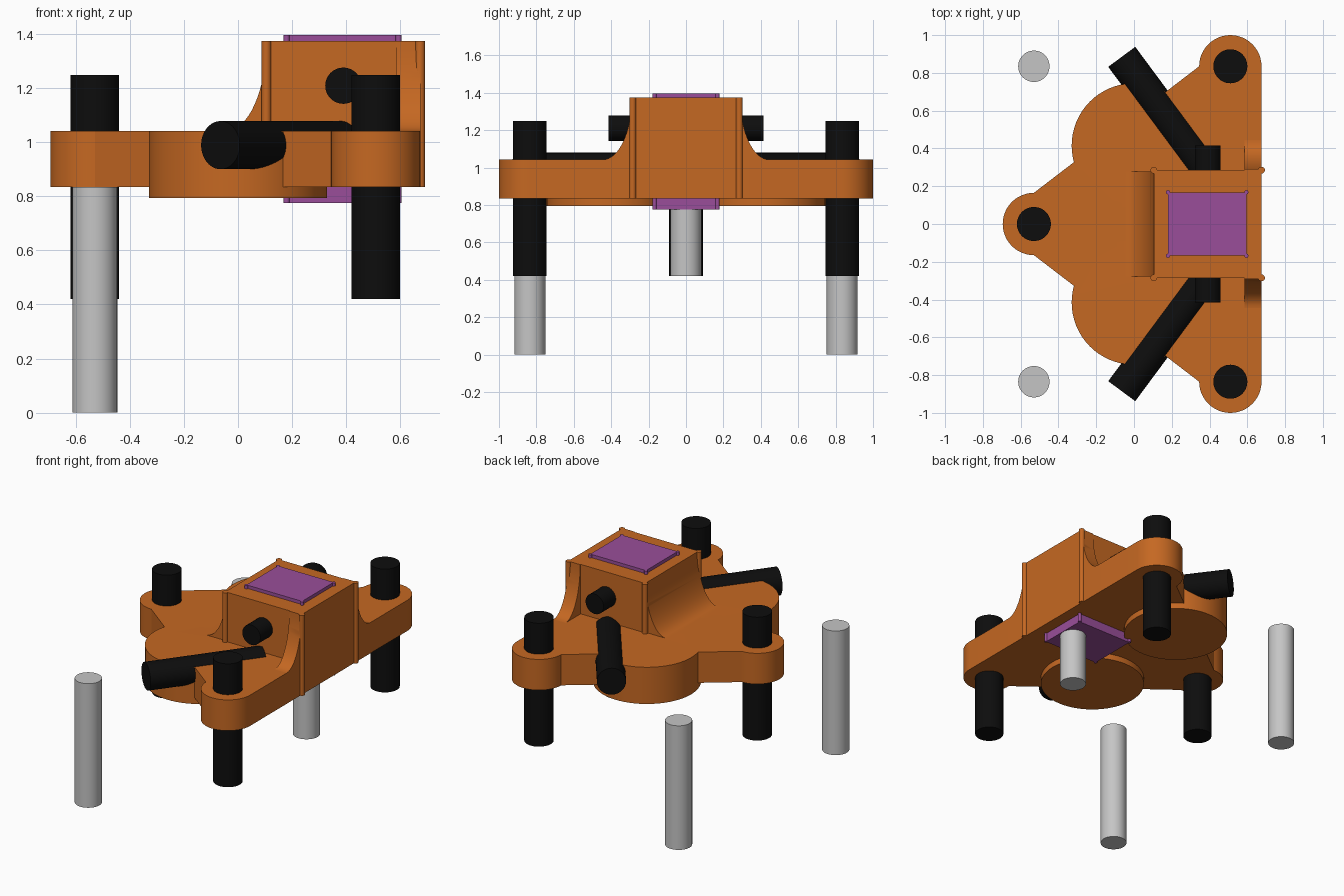
import bpy, bmesh, math
from mathutils import Vector

if "Cube" in bpy.data.objects:
    bpy.data.objects.remove(bpy.data.objects["Cube"])


def material(name, rgb):
    m = bpy.data.materials.new(name)
    m.diffuse_color = (*rgb, 1)
    m.use_nodes = True
    m.node_tree.nodes["Principled BSDF"].inputs["Base Color"].default_value = m.diffuse_color
    return m


ORANGE = material("orange", (0.56, 0.138, 0.016))
PURPLE = material("purple", (0.32, 0.076, 0.32))
BLACK = material("black", (0.004, 0.004, 0.004))
GREY = material("light grey", (0.56, 0.56, 0.56))


def prism(name, points, offset, mat):
    """Extrude a flat 3D outline along the offset."""
    bm = bmesh.new()
    face = bm.faces.new([bm.verts.new(p) for p in points])
    ext = bmesh.ops.extrude_face_region(bm, geom=[face], use_keep_orig=True)
    new = [v for v in ext["geom"] if isinstance(v, bmesh.types.BMVert)]
    bmesh.ops.translate(bm, verts=new, vec=Vector(offset))
    bmesh.ops.recalc_face_normals(bm, faces=bm.faces)
    me = bpy.data.meshes.new(name)
    bm.to_mesh(me)
    bm.free()
    me.materials.append(mat)
    ob = bpy.data.objects.new(name, me)
    bpy.context.collection.objects.link(ob)
    return ob


def arc(cx, cy, r, a0, a1, n=24):
    angles = [math.radians(a0 + (a1 - a0) * i / n) for i in range(n + 1)]
    return [(cx + r * math.cos(a), cy + r * math.sin(a)) for a in angles]


def upright(name, outline, z0, z1, mat):
    return prism(name, [(x, y, z0) for x, y in outline], (0, 0, z1 - z0), mat)


def smooth(ob):
    bpy.ops.object.select_all(action='DESELECT')
    ob.select_set(True)
    bpy.context.view_layer.objects.active = ob
    bpy.ops.object.shade_smooth_by_angle(angle=math.radians(30))


def rod(name, start, end, r, mat):
    a, b = Vector(start), Vector(end)
    bpy.ops.mesh.primitive_cylinder_add(vertices=48, radius=r, depth=(b - a).length,
                                        location=(a + b) / 2)
    ob = bpy.context.object
    ob.name = name
    ob.rotation_euler = (b - a).to_track_quat('Z', 'Y').to_euler()
    ob.data.materials.append(mat)
    smooth(ob)
    return ob


def union(target, parts):
    for p in parts:
        mod = target.modifiers.new("join", 'BOOLEAN')
        mod.operation, mod.solver, mod.object = 'UNION', 'EXACT', p
        bpy.context.view_layer.objects.active = target
        bpy.ops.object.modifier_apply(modifier=mod.name)
        bpy.data.objects.remove(p)
    smooth(target)


def beaded_box(name, x0, x1, y, r, z0, z1, mat):
    """Box with a thin round bead along each vertical corner."""
    box = upright(name, [(x0, -y), (x1, -y), (x1, y), (x0, y)], z0, z1, mat)
    beads = [upright("bead", arc(cx, cy, r, 0, 345, 23), z0, z1, mat)
             for cx in (x0, x1) for cy in (-y, y)]
    union(box, beads)
    return box


LOW, TOP, ROOF = 0.835, 1.042, 1.375

# Three-cornered base plate
outline = (arc(0.51, 0.835, 0.165, 0, 180) + arc(-0.53, 0, 0.165, 90, 270)
           + arc(0.51, -0.835, 0.165, 180, 360))
base = upright("base_plate", outline, LOW, TOP, ORANGE)

# Round lobes, side ribs
parts = []
for s in (-1, 1):
    parts.append(upright("lobe", arc(0, 0.415 * s, 0.33, 0, 354.375, 63), 0.795, TOP, ORANGE))
    curve = [(0.585, s * (0.445 - 0.155 * math.cos(t)), ROOF - (ROOF - TOP) * math.sin(t))
             for t in [math.pi / 2 * i / 16 for i in range(17)]]
    foot = [(0.585, s * 0.445, 1.0), (0.585, s * 0.25, 1.0), (0.585, s * 0.25, ROOF)]
    parts.append(prism("side_rib", curve + foot, (0.09, 0, 0), ORANGE))

# Concave fillet behind the tower
curve = [(-0.045 + 0.15 * math.cos(t), -0.277, ROOF - (ROOF - TOP) * math.sin(t))
         for t in [math.pi / 2 * i / 16 for i in range(17)]]
foot = [(-0.045, -0.277, 1.0), (0.15, -0.277, 1.0), (0.15, -0.277, ROOF)]
parts.append(prism("fillet", curve + foot, (0, 0.554, 0), ORANGE))

# Tower
parts.append(beaded_box("tower", 0.105, 0.675, 0.285, 0.018, LOW, ROOF, ORANGE))
union(base, parts)

# Purple core running through the tower
beaded_box("core_block", 0.18, 0.595, 0.168, 0.011, 0.775, 1.397, PURPLE)

# Upright black posts
for i, (x, y) in enumerate([(-0.53, 0), (0.51, 0.835), (0.51, -0.835)]):
    rod(f"post_{i}", (x, y, 0.42), (x, y, 1.25), 0.09, BLACK)

# Slanted black rods and the cross pin
for s, side in ((-1, "front"), (1, "back")):
    rod(f"slanted_rod_{side}", (-0.065, 0.885 * s, 0.99), (0.38, 0.285 * s, 0.99), 0.089, BLACK)
rod("cross_pin", (0.39, -0.415, 1.21), (0.39, 0.415, 1.21), 0.067, BLACK)

# Grey pins
rod("grey_pin_front", (-0.53, -0.835, 0), (-0.53, -0.835, LOW), 0.083, GREY)
rod("grey_pin_back", (-0.53, 0.835, 0), (-0.53, 0.835, LOW), 0.083, GREY)
rod("grey_pin_centre", (0.51, 0, 0.42), (0.51, 0, LOW), 0.083, GREY)
